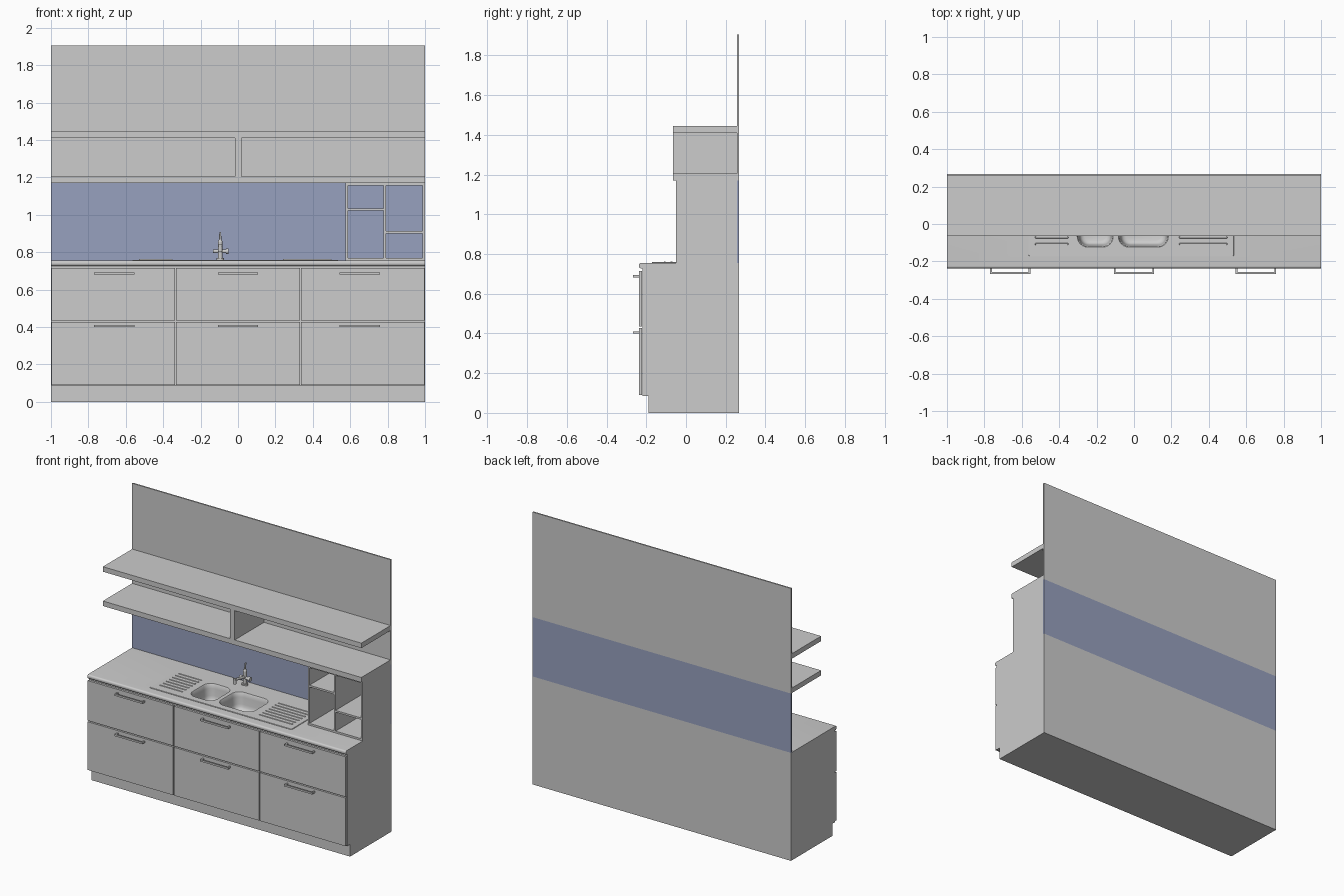
import bpy, bmesh, math
from mathutils import Matrix, Vector

if "Cube" in bpy.data.objects:
    bpy.data.objects.remove(bpy.data.objects["Cube"])


def material(name, rgb):
    m = bpy.data.materials.new(name)
    m.diffuse_color = (*rgb, 1)
    m.use_nodes = True
    m.node_tree.nodes["Principled BSDF"].inputs["Base Color"].default_value = m.diffuse_color
    return m


GREY = material("light_grey", (0.604, 0.604, 0.604))
BLUE = material("splashback_blue", (0.312, 0.354, 0.516))


def finish(name, bm, mat=GREY, smooth=False):
    bmesh.ops.recalc_face_normals(bm, faces=bm.faces)
    me = bpy.data.meshes.new(name)
    bm.to_mesh(me)
    bm.free()
    me.materials.append(mat)
    ob = bpy.data.objects.new(name, me)
    bpy.context.collection.objects.link(ob)
    if smooth:
        activate(ob)
        bpy.ops.object.shade_smooth_by_angle(angle=math.radians(35))
    return ob


def activate(ob):
    bpy.ops.object.select_all(action='DESELECT')
    ob.select_set(True)
    bpy.context.view_layer.objects.active = ob


def add_box(bm, x0, x1, y0, y1, z0, z1):
    m = Matrix.Translation(((x0 + x1) / 2, (y0 + y1) / 2, (z0 + z1) / 2))
    bmesh.ops.create_cube(bm, size=1, matrix=m @ Matrix.Diagonal((x1 - x0, y1 - y0, z1 - z0, 1)))


def box(name, *dims, mat=GREY):
    bm = bmesh.new()
    add_box(bm, *dims)
    return finish(name, bm, mat)


def add_rod(bm, a, b, r, r2=None, seg=20):
    a, b = Vector(a), Vector(b)
    rot = (b - a).to_track_quat('Z', 'Y').to_matrix().to_4x4()
    bmesh.ops.create_cone(bm, cap_ends=True, segments=seg, radius1=r, radius2=r if r2 is None else r2,
                          depth=(b - a).length, matrix=Matrix.Translation((a + b) / 2) @ rot)


def rounded_rect(x0, x1, y0, y1, r, n=6):
    pts = []
    for cx, cy, a0 in ((x1 - r, y1 - r, 0), (x0 + r, y1 - r, 90), (x0 + r, y0 + r, 180), (x1 - r, y0 + r, 270)):
        for i in range(n + 1):
            a = math.radians(a0 + 90 * i / n)
            pts.append((cx + r * math.cos(a), cy + r * math.sin(a)))
    return pts


def add_loft(bm, rings):
    """Closed solid through a list of (outline, z) rings."""
    loops = [[bm.verts.new((x, y, z)) for x, y in pts] for pts, z in rings]
    n = len(loops[0])
    for a, b in zip(loops, loops[1:]):
        for i in range(n):
            bm.faces.new((a[i], a[(i + 1) % n], b[(i + 1) % n], b[i]))
    bm.faces.new(loops[0])
    bm.faces.new(loops[-1])


# Back wall panel with the blue band
box("back_panel_lower", -1, 1, 0.258, 0.268, 0, 0.755)
box("splashback", -1, 1, 0.258, 0.268, 0.755, 1.17, mat=BLUE)
box("back_panel_upper", -1, 1, 0.258, 0.268, 1.17, 1.905)

# Shelves and their central divider
box("lower_shelf", -1, 1, -0.065, 0.258, 1.17, 1.205)
box("upper_shelf", -1, 1, -0.065, 0.258, 1.41, 1.445)
box("shelf_divider", -0.017, 0.02, -0.065, 0.258, 1.205, 1.41)

# Open cubby unit standing on the worktop
bm = bmesh.new()
Y = (-0.05, 0.258)
for x0, x1, z0, z1 in ((0.575, 0.588, 0.755, 1.17), (0.987, 1, 0.755, 1.17),
                       (0.588, 0.987, 0.755, 0.768), (0.588, 0.987, 1.157, 1.17),
                       (0.777, 0.79, 0.768, 1.157), (0.588, 0.777, 1.022, 1.035),
                       (0.79, 0.987, 0.9, 0.913)):
    add_box(bm, x0, x1, *Y, z0, z1)
finish("cubby_unit", bm)

# Plinth, cabinet body and worktop with rounded front edge
box("plinth", -1, 1, -0.19, 0.258, 0, 0.085)
carcass = box("cabinet_body", -1, 1, -0.22, 0.258, 0.085, 0.727)
r, yf, z0, z1 = 0.012, -0.237, 0.727, 0.755
prof = [(0.258, z1)]
prof += [(yf + r - r * math.sin(a), z1 - r + r * math.cos(a)) for a in (math.pi / 12 * i for i in range(7))]
prof += [(yf + r - r * math.cos(a), z0 + r - r * math.sin(a)) for a in (math.pi / 12 * i for i in range(7))]
prof += [(0.258, z0)]
bm = bmesh.new()
face = bm.faces.new([bm.verts.new((-1, y, z)) for y, z in prof])
ext = bmesh.ops.extrude_face_region(bm, geom=[face])
bmesh.ops.translate(bm, vec=(2, 0, 0), verts=[v for v in ext['geom'] if isinstance(v, bmesh.types.BMVert)])
worktop = finish("worktop", bm)

# Sink plate
bm = bmesh.new()
S = (-0.565, 0.535, -0.172, 0.195)
add_loft(bm, [(rounded_rect(*S, 0.008), 0.753), (rounded_rect(*S, 0.008), 0.757),
              (rounded_rect(S[0] + .002, S[1] - .002, S[2] + .002, S[3] - .002, 0.006), 0.759)])
sink = finish("sink_plate", bm)

# Two basins, cut through plate, worktop and cabinet body
BASINS = ((-0.30, -0.115), (-0.08, 0.18))
bm = bmesh.new()
for x0, x1 in BASINS:
    rings = []
    for inset, z in ((-0.004, 0.78), (-0.004, 0.7592), (0, 0.754), (0.008, 0.68),
                     (0.011, 0.662), (0.019, 0.649), (0.032, 0.643)):
        rings.append((rounded_rect(x0 + inset, x1 - inset, -0.12 + inset, 0.105 - inset, 0.055 - inset * 0.6), z))
    add_loft(bm, rings)
cutter = finish("basin_cutter", bm)
cutter.hide_render = True
for ob in (carcass, worktop, sink):
    mod = ob.modifiers.new("basins", 'BOOLEAN')
    mod.operation, mod.solver, mod.object = 'DIFFERENCE', 'EXACT', cutter
    activate(ob)
    bpy.ops.object.modifier_apply(modifier=mod.name)
    bpy.ops.object.shade_smooth_by_angle(angle=math.radians(35))
bpy.data.objects.remove(cutter)

# Basin drains
bm = bmesh.new()
for x0, x1 in BASINS:
    add_rod(bm, ((x0 + x1) / 2, -0.01, 0.641), ((x0 + x1) / 2, -0.01, 0.646), 0.022, 0.019)
finish("drains", bm, smooth=True)

# Draining board ridges
bm = bmesh.new()
for x0, x1 in ((-0.53, -0.35), (0.24, 0.50)):
    for i in range(7):
        y = -0.113 + i * 0.035
        add_loft(bm, [(rounded_rect(x0, x1, y, y + 0.012, 0.0055, 3), 0.758),
                      (rounded_rect(x0 + .002, x1 - .002, y + .002, y + .010, 0.0035, 3), 0.763)])
finish("drainer_ridges", bm, smooth=True)

# Mixer tap: column, cross valve, spout and lever
tx, ty = -0.095, 0.212
bm = bmesh.new()
add_rod(bm, (tx, ty, 0.755), (tx, ty, 0.768), 0.021)
add_rod(bm, (tx, ty, 0.768), (tx, ty, 0.855), 0.013)
add_rod(bm, (tx, ty, 0.855), (tx, ty, 0.867), 0.013, 0.007)
add_rod(bm, (tx, ty, 0.862), (tx, ty + 0.008, 0.908), 0.006, 0.005)
add_rod(bm, (tx - 0.038, ty, 0.805), (tx + 0.03, ty, 0.805), 0.010)
add_rod(bm, (tx + 0.03, ty, 0.805), (tx + 0.045, ty, 0.805), 0.015)
add_rod(bm, (tx, ty, 0.81), (tx, ty - 0.12, 0.835), 0.009)
add_rod(bm, (tx, ty - 0.112, 0.842), (tx, ty - 0.112, 0.805), 0.011)
finish("mixer_tap", bm, smooth=True)

# Drawer fronts and bar handles, three columns by two rows
for c in range(3):
    xa = -1 + c * 2 / 3
    hx = (-0.662, 0.0, 0.652)[c]
    for row, (za, zb, hz) in enumerate(((0.09, 0.427, 0.405), (0.435, 0.715, 0.687))):
        box(f"drawer_front_{c}_{row}", xa + 0.003, xa + 2 / 3 - 0.003, -0.237, -0.222, za, zb)
        bm = bmesh.new()
        add_box(bm, hx - 0.108, hx + 0.108, -0.266, -0.256, hz - 0.006, hz + 0.006)
        for s in (-1, 1):
            add_box(bm, hx + s * 0.103 - 0.005, hx + s * 0.103 + 0.005, -0.256, -0.235, hz - 0.006, hz + 0.006)
        finish(f"handle_{c}_{row}", bm)
